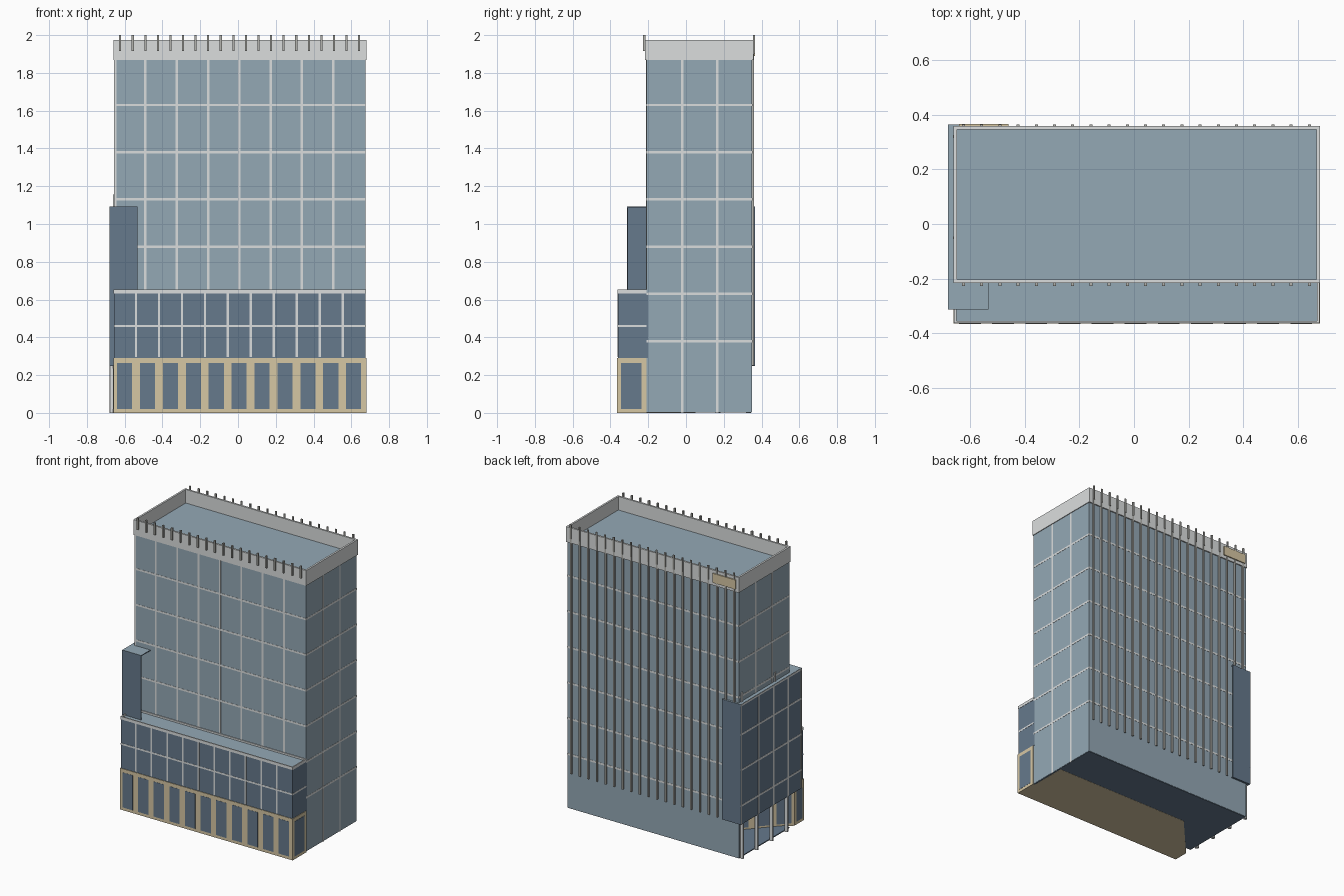
import bpy, bmesh, math
from mathutils import Vector

cube = bpy.data.objects.get("Cube")
if cube:
    bpy.data.objects.remove(cube, do_unlink=True)


def material(name, srgb):
    lin = [((c + 0.055) / 1.055) ** 2.4 for c in srgb] + [1.0]
    m = bpy.data.materials.new(name)
    m.use_nodes = True
    m.diffuse_color = lin
    m.node_tree.nodes["Principled BSDF"].inputs["Base Color"].default_value = lin
    return m


glass = material("pale blue glass", (0.58, 0.66, 0.71))
dark = material("dark blue glass", (0.4, 0.475, 0.55))
white = material("light grey trim", (0.86, 0.87, 0.87))
tan = material("tan stone", (0.84, 0.78, 0.64))
grey = material("grey metal", (0.7, 0.7, 0.68))


def finish(name, bm, mats):
    bmesh.ops.recalc_face_normals(bm, faces=bm.faces)
    me = bpy.data.meshes.new(name)
    bm.to_mesh(me)
    bm.free()
    for m in mats:
        me.materials.append(m)
    ob = bpy.data.objects.new(name, me)
    bpy.context.collection.objects.link(ob)
    return ob


def prism(bm, outline, z0, z1):
    lo = [bm.verts.new((x, y, z0)) for x, y in outline]
    hi = [bm.verts.new((x, y, z1)) for x, y in outline]
    bm.faces.new(lo)
    bm.faces.new(hi)
    for i in range(len(lo)):
        j = (i + 1) % len(lo)
        bm.faces.new((lo[i], lo[j], hi[j], hi[i]))


def boxes(name, items, mat, top=None, bottom=None):
    """One object from boxes (x0, x1, y0, y1, z0, z1)."""
    bm = bmesh.new()
    for x0, x1, y0, y1, z0, z1 in items:
        prism(bm, [(x0, y0), (x1, y0), (x1, y1), (x0, y1)], z0, z1)
    ob = finish(name, bm, [mat, top or mat, bottom or mat])
    for p in ob.data.polygons:
        p.material_index = 1 if p.normal.z > 0.5 else 2 if p.normal.z < -0.5 else 0


def ring(name, x0, x1, y0, y1, z0, z1, t, mat):
    boxes(name, [(x0, x1, y0, y0 + t, z0, z1), (x0, x1, y1 - t, y1, z0, z1),
                 (x0, x0 + t, y0 + t, y1 - t, z0, z1),
                 (x1 - t, x1, y0 + t, y1 - t, z0, z1)], mat)


e = 0.0012  # how far thin plates stand out from a wall


def grid(axis, at, a0, a1, z0, z1, ups, levels, w=0.013):
    """Thin glazing bars on a wall lying at one x or y value."""
    spans = [(u - w / 2, u + w / 2, z0, z1) for u in ups]
    spans += [(a0, a1, z - w / 2, z + w / 2) for z in levels]
    if axis == "y":
        return [(a, b, at - e, at + e, c, d) for a, b, c, d in spans]
    return [(at - e, at + e, a, b, c, d) for a, b, c, d in spans]


# Tower
L, R, F, B = -0.655, 0.675, -0.21, 0.35
boxes("tower", [(L, R, F, B, 0.25, 1.88)], glass, bottom=dark)
boxes("ground_floor_core", [(-0.38, R, F, B, 0.004, 0.26),
                            (L, -0.38, B - 0.012, B, 0.004, 0.26)], glass)
boxes("ground_slab", [(L, R - 0.002, F, B - 0.002, 0.001, 0.008)], dark)
ring("roof_parapet", L - 0.005, R + 0.005, F - 0.006, B + 0.008, 1.868, 1.975, 0.013, white)

# Tower glazing bars
floors = [0.38 + 0.25 * i for i in range(6)]
bays = [-0.49 + 0.1657 * i for i in range(7)]
bars = grid("y", F, L, R, 0.65, 1.87, bays + [L + 0.006], floors[1:])
bars += grid("y", B, L, R, 0.25, 1.87, [], floors)
bars += grid("x", R, F, B, 0.0, 1.87, [-0.02, 0.165], floors)
bars += grid("x", L, F, B, 1.09, 1.87, [-0.02, 0.165], floors[3:])
boxes("tower_glazing_bars", bars, white)

# Fins on the parapet and down the back wall
fin_x = [-0.624 + 0.0666 * i for i in range(20)]
h = 0.0055
boxes("front_fins", [(x - h, x + h, F - 0.017, F - 0.004, 1.915, 2.0) for x in fin_x], grey)
boxes("back_fin_tips", [(x - h, x + h, B + 0.006, B + 0.0145, 1.9, 2.0) for x in fin_x], grey)
boxes("back_fins", [(x - h, x + h, B, B + 0.011, 0.25, 1.9) for x in fin_x], grey)
boxes("back_plaque", [(-0.64, -0.46, B + 0.008, B + 0.016, 1.89, 1.955)], tan)

# Podium: stone base with a slanted entrance corner
PL, PR, PF = -0.66, 0.68, -0.365
c0, c1 = Vector((PL, -0.26)), Vector((-0.38, 0.05))
bm = bmesh.new()
prism(bm, [(PL, PF), (PR, PF), (PR, F), (0.665, F), (0.665, c1.y), tuple(c1), tuple(c0)], 0, 0.29)
finish("podium_base", bm, [tan])
panes = [(x - 0.04, x + 0.04, PF - e, PF + e, 0.02, 0.265)
         for x in (-0.6 + 0.1212 * i for i in range(11))]
panes += [(PR - e, PR + e, -0.345, -0.235, 0.02, 0.265),
          (PL - e, PL + e, -0.345, -0.28, 0.02, 0.235)]
boxes("base_windows", panes, dark)

# Entrance windows along the slanted wall
run = c1 - c0
out = Vector((-run.y, run.x)).normalized() * e
bm = bmesh.new()
for i in range(3):
    a, b = c0 + run * (i / 3 + 0.05), c0 + run * (i / 3 + 0.28)
    prism(bm, [tuple(a - out), tuple(b - out), tuple(b + out), tuple(a + out)], 0.02, 0.22)
finish("entrance_windows", bm, [dark])

# Podium: glazed upper storeys
UL, UR, UF = PL + 0.004, PR - 0.004, PF + 0.004
boxes("podium_upper", [(UL, UR, UF, F + 0.01, 0.29, 0.64)], dark, top=glass)
ring("podium_parapet", UL - 0.002, UR + 0.002, UF - 0.002, F + 0.002, 0.632, 0.652, 0.008, white)
ups = [-0.54 + 0.1216 * i for i in range(10)]
bars = grid("y", UF, UL, UR, 0.295, 0.635, ups, [0.46], 0.012)
bars += grid("x", UR, UF, F, 0.295, 0.635, [], [0.46], 0.012)
boxes("podium_glazing_bars", bars, white)

# Side wing: thin glazed walls wrapped round the tower, raised on columns
WL, WR, WF, WB, T = -0.68, -0.533, -0.312, 0.364, 0.004
boxes("wing_walls", [(WL, WL + T, WF, WB, 0.25, 1.088),
                     (WL, WR, WF, WF + T, 0.25, 1.088),
                     (WL, WR, WB - T, WB, 0.25, 1.088),
                     (WL, WR, WF, WB, 0.249, 0.254)], dark)
boxes("wing_roof", [(WL, WR, WF, WB, 1.086, 1.092)], dark, top=glass)
ups = [WF + 0.007, -0.16, 0.0, 0.165, WB - 0.007]
bars = grid("x", WL, WF, WB, 0.25, 1.09, ups, floors[:3] + [1.084], 0.013)
boxes("wing_glazing_bars", bars, white)


def cylinders(name, spots, z0, z1, r):
    bm = bmesh.new()
    for x, y in spots:
        prism(bm, [(x + r * math.cos(math.tau * k / 12), y + r * math.sin(math.tau * k / 12))
                   for k in range(12)], z0, z1)
    ob = finish(name, bm, [white])
    bpy.context.view_layer.objects.active = ob
    ob.select_set(True)
    bpy.ops.object.shade_smooth_by_angle()
    ob.select_set(False)


cylinders("wing_columns", [(-0.667, y) for y in (-0.16, 0.005, 0.17, 0.33)], 0, 0.25, 0.013)
cylinders("wing_roof_posts", [(-0.654, y) for y in (-0.05, 0.32)], 1.09, 1.155, 0.009)
